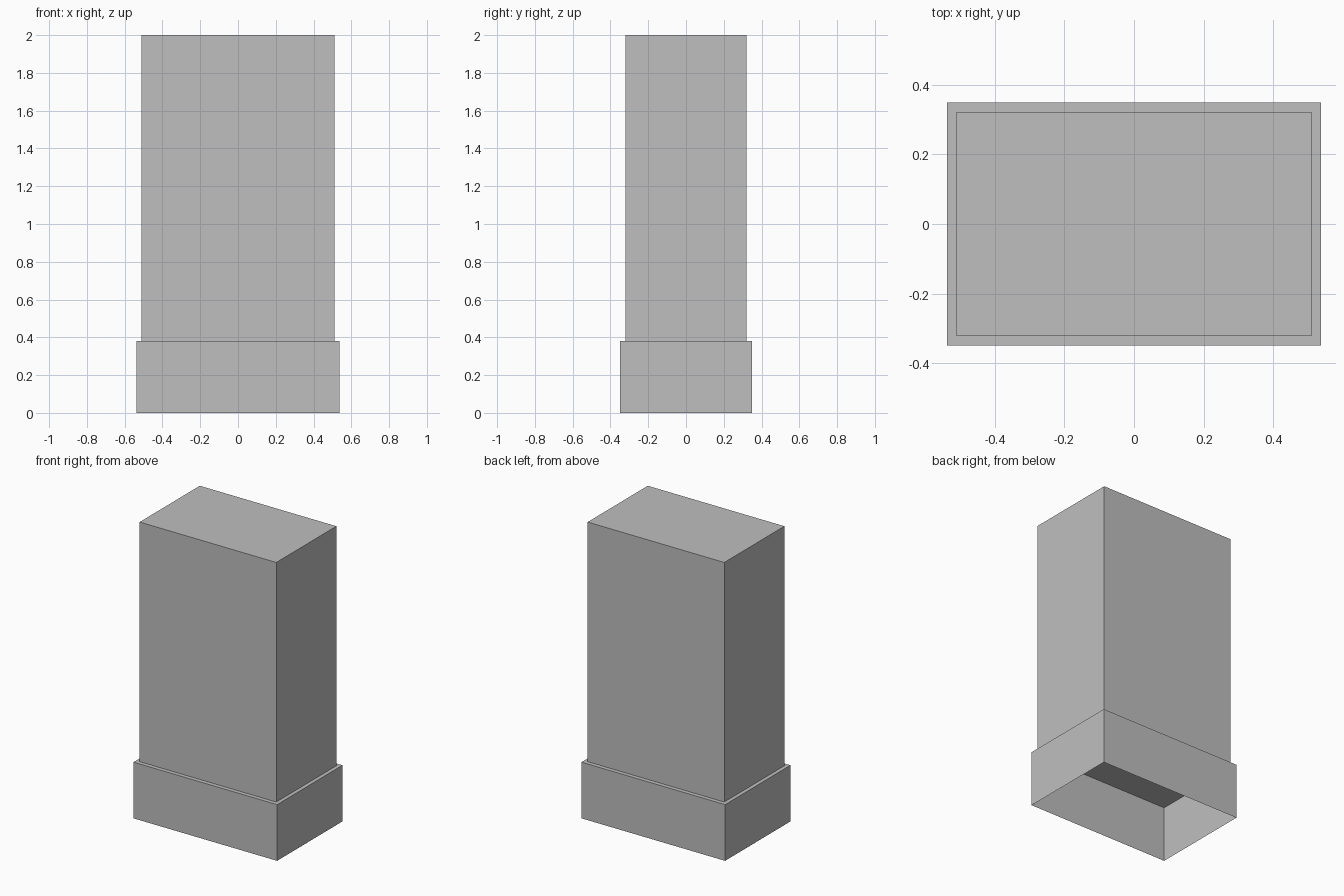
import bpy
import bmesh

cube = bpy.data.objects.get("Cube")
if cube:
    bpy.data.objects.remove(cube, do_unlink=True)

# Single plain grey
grey = bpy.data.materials.new("plain_grey")
grey.use_nodes = True
colour = (0.52, 0.52, 0.52, 1)
grey.diffuse_color = colour
grey.node_tree.nodes["Principled BSDF"].inputs["Base Color"].default_value = colour


def open_box(name, width, depth, bottom, top):
    """Thin-walled box with a closed top and an open underside."""
    bm = bmesh.new()
    bmesh.ops.create_cube(bm, size=1)
    bm.normal_update()
    under = [f for f in bm.faces if f.normal.z < -0.5]
    bmesh.ops.delete(bm, geom=under, context="FACES_ONLY")
    for v in bm.verts:
        v.co.x *= width
        v.co.y *= depth
        v.co.z = top if v.co.z > 0 else bottom
    mesh = bpy.data.meshes.new(name)
    bm.to_mesh(mesh)
    bm.free()
    mesh.materials.append(grey)
    obj = bpy.data.objects.new(name, mesh)
    bpy.context.collection.objects.link(obj)


# Wide plinth, open below, and the tall block standing on it
open_box("plinth", 1.074, 0.698, 0, 0.38)
open_box("tall_block", 1.022, 0.642, 0.38, 2)
